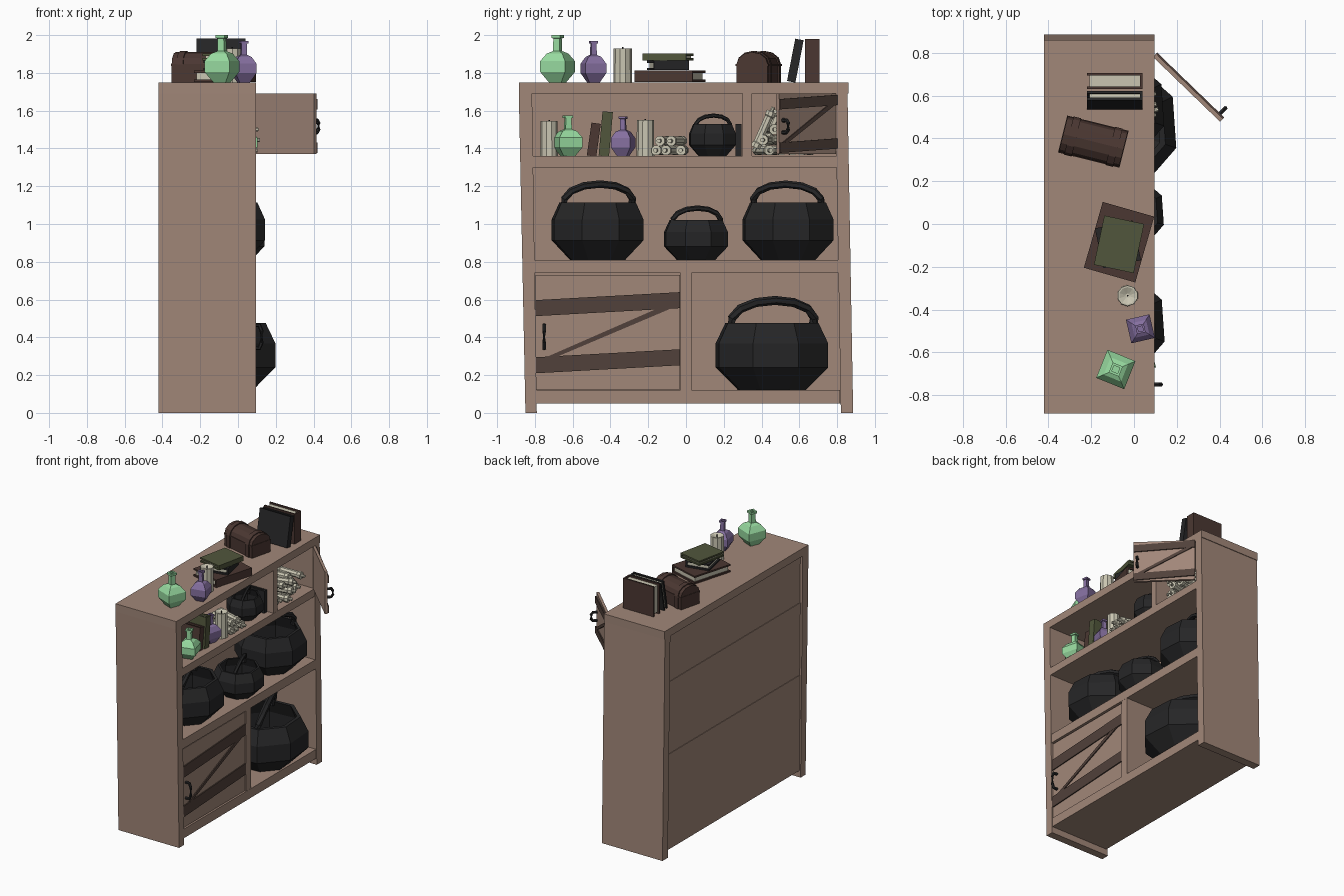
import bpy, bmesh, math, random
from mathutils import Matrix, Vector, Euler

cube = bpy.data.objects.get("Cube")
if cube:
    bpy.data.objects.remove(cube, do_unlink=True)
random.seed(4)


def material(name, *rgb):
    m = bpy.data.materials.new(name)
    col = [(c / 255) ** 2.2 for c in rgb] + [1]
    m.use_nodes = True
    m.diffuse_color = col
    bsdf = next(n for n in m.node_tree.nodes if n.type == 'BSDF_PRINCIPLED')
    bsdf.inputs["Base Color"].default_value = col
    return m


WOOD = material("wood", 160, 134, 120)
TRIM = material("dark_wood", 82, 67, 61)
IRON = material("black_iron", 42, 42, 43)
GREEN = material("green_glass", 150, 217, 158)
PURPLE = material("purple_glass", 132, 111, 158)
PAPER = material("parchment", 200, 196, 176)
BROWN = material("brown_leather", 76, 58, 53)
OLIVE = material("olive_cover", 82, 87, 62)


def place(x, y, z, rx=0, ry=0, rz=0):
    angles = [math.radians(a) for a in (rx, ry, rz)]
    return Matrix.Translation((x, y, z)) @ Euler(angles).to_matrix().to_4x4()


def finish(name, bm, mats, matrix=Matrix()):
    bmesh.ops.recalc_face_normals(bm, faces=bm.faces)
    me = bpy.data.meshes.new(name)
    bm.to_mesh(me)
    bm.free()
    for m in mats:
        me.materials.append(m)
    ob = bpy.data.objects.new(name, me)
    bpy.context.collection.objects.link(ob)
    ob.matrix_world = matrix
    return ob


def add_box(bm, lo, hi, index=0):
    lo, hi = Vector(lo), Vector(hi)
    mat = Matrix.Translation((lo + hi) / 2) @ Matrix.Diagonal((*(hi - lo), 1))
    made = bmesh.ops.create_cube(bm, size=1, matrix=mat)
    for f in {f for v in made["verts"] for f in v.link_faces}:
        f.material_index = index


def box(name, lo, hi, mat, matrix=Matrix()):
    bm = bmesh.new()
    add_box(bm, lo, hi)
    return finish(name, bm, [mat], matrix)


def prism(name, outline, x0, x1, mat, matrix=Matrix()):
    """Extrude a y/z outline along x."""
    bm = bmesh.new()
    face = bm.faces.new([bm.verts.new((x0, y, z)) for y, z in outline])
    out = bmesh.ops.extrude_face_region(bm, geom=[face])["geom"]
    for v in out:
        if isinstance(v, bmesh.types.BMVert):
            v.co.x = x1
    return finish(name, bm, [mat], matrix)


def skin(name, rings, mat, matrix=Matrix()):
    """Join equal rings of points into a capped skin."""
    bm = bmesh.new()
    rings = [[bm.verts.new(p) for p in ring] for ring in rings]
    n = len(rings[0])
    for a, b in zip(rings, rings[1:]):
        for i in range(n):
            j = (i + 1) % n
            bm.faces.new((a[i], a[j], b[j], b[i]))
    bm.faces.new(rings[0])
    bm.faces.new(rings[-1])
    return finish(name, bm, [mat], matrix)


def lathe(name, profile, sides, mat, matrix):
    turn = [(i + 0.5) * math.tau / sides for i in range(sides)]
    return skin(name, [[(r * math.cos(a), r * math.sin(a), z) for a in turn] for r, z in profile], mat, matrix)


def tube(name, path, r, mat, matrix):
    path = [Vector(p) for p in path]
    rings = []
    for i, p in enumerate(path):
        d = path[min(i + 1, len(path) - 1)] - path[max(i - 1, 0)]
        q = d.to_track_quat('Z', 'X')
        rings.append([p + q @ Vector((r * math.cos(k * math.tau / 6), r * math.sin(k * math.tau / 6), 0))
                      for k in range(6)])
    return skin(name, rings, mat, matrix)


def cauldron(name, x, y, z, r, h, yaw=0, flip=1):
    shape = [(.6, 0), (1, .34), (1, .7), (.83, 1), (.74, 1), (.88, .7), (.88, .36), (.5, .1)]
    k = r / math.cos(math.pi / 8)
    lathe(name, [(a * k, b * h) for a, b in shape], 8, IRON, place(x, y, z, rz=4))
    arc = [math.pi * i / 8 for i in range(9)]
    path = [(.15 * r * math.sin(a), flip * r * (.8 * math.cos(a) + .1 * math.sin(2 * a)),
             h - .03 + (.45 * r + .02) * math.sin(a)) for a in arc]
    tube(name + "_handle", path, .075 * r + .002, IRON, place(x, y, z, rz=yaw))


def flask(name, x, y, z, r, h, mat, yaw):
    shape = [(.5, 0), (1, .22), (1, .45), (.62, .61), (.27, .66), (.24, .93), (.36, .94), (.36, 1), (.2, 1), (.2, .95)]
    lathe(name, [(a * r, b * h) for a, b in shape], 4, mat, place(x, y, z, rz=yaw))


def candle(name, x, y, z, h, r=.05):
    lathe(name, [(r, 0), (r * .96, h), (r * .8, h), (r * .2, h - .015)], 10, PAPER, place(x, y, z))
    lathe(name + "_wick", [(.004, h - .016), (.004, h + .006)], 5, IRON, place(x, y, z))


def book(name, w, l, t, cover, matrix):
    """Lies flat with its spine on +x."""
    c = .012
    bm = bmesh.new()
    add_box(bm, (-w / 2, -l / 2, 0), (w / 2, l / 2, c))
    add_box(bm, (-w / 2, -l / 2, t - c), (w / 2, l / 2, t))
    add_box(bm, (w / 2 - c, -l / 2, c), (w / 2, l / 2, t - c))
    add_box(bm, (.012 - w / 2, .012 - l / 2, c), (w / 2 - c, l / 2 - .012, t - c), 1)
    finish(name, bm, [cover, PAPER], matrix)


def standing_book(name, x, y, z, w, l, t, cover, lean=0):
    book(name, w, l, t, cover, place(x, y, z, rx=90 - lean) @ Matrix.Translation((0, l / 2, -t / 2)))


def scroll(name, matrix, length=.2, r=.028):
    a, b = length / 2, length / 2 + .025
    shape = [(.4, -b), (.4, -a), (1, -a), (1, -a * .75), (.85, -a * .7), (.85, a * .7), (1, a * .75), (1, a), (.4, a), (.4, b)]
    lathe(name, [(k * r, z) for k, z in shape], 8, PAPER, matrix)


def door(name, hinge, w, h, angle, low, high, bar):
    """Board with Z bracing and a pull; u runs from the pull to the hinge."""
    m = place(*hinge, rz=angle)
    box(name, (-.02, -w, 0), (0, 0, h), WOOD, m)
    at = lambda u, v: (-w * (1 - u), v * h)
    for part, b in (("low_bar", low), ("high_bar", high)):
        prism(f"{name}_{part}", [at(0, b), at(1, b + .07), at(1, b + .07 + bar), at(0, b + bar)], 0, .008, TRIM, m)
    foot, head = low + bar, high + .07
    prism(name + "_brace", [at(0, foot - .04), at(.14, foot), at(1, head + .03), at(.85, head)], 0, .0075, TRIM, m)
    y = -w * .94
    pull = [(0, y, .36 * h), (.03, y, .36 * h), (.042, y, .41 * h), (.042, y, .51 * h), (.03, y, .56 * h), (0, y, .56 * h)]
    tube(name + "_pull", pull, .011, IRON, m)


# Cabinet carcass
BACK, FRONT = -.42, .095
box("top_board", (BACK, -.885, 1.69), (FRONT, .86, 1.75), WOOD)
prism("side_panel_near", [(-.885, 1.69), (-.815, 1.69), (-.79, 0), (-.85, 0)], BACK, FRONT, WOOD)
prism("side_panel_far", [(.855, 1.69), (.79, 1.69), (.82, 0), (.885, 0)], BACK, FRONT, WOOD)
for name, z0, z1 in (("bottom_shelf", .05, .12), ("middle_shelf", .74, .81), ("upper_shelf", 1.3, 1.36)):
    box(name, (-.40, -.83, z0), (FRONT - .003, .815, z1), WOOD)
for i, (z0, z1) in enumerate(((.05, .78), (.78, 1.33), (1.33, 1.7))):
    box(f"back_board_{i}", (-.408 + .004 * i, -.835, z0), (-.38, .82, z1), WOOD)
box("lower_divider", (-.39, -.03, .1), (FRONT - .004, .03, .75), WOOD)
box("upper_divider", (-.39, .3, 1.35), (FRONT - .004, .35, 1.7), WOOD)

# Doors
door("lower_door", (.083, -.032, .125), .765, .605, 0, .14, .64, .14)
door("upper_door", (.103, .795, 1.37), .435, .32, 46, .02, .74, .17)

# Cauldrons
cauldron("large_cauldron", -.1, .455, .12, .29, .355, 22)
cauldron("left_cauldron", -.1, -.468, .81, .237, .305, 20)
cauldron("right_cauldron", -.1, .54, .81, .235, .305, -20, -1)
cauldron("small_cauldron", -.03, .053, .81, .165, .21, 20)
cauldron("tiny_cauldron", -.04, .14, 1.36, .12, .17, 20)

# Things on the top board
flask("top_green_flask", -.085, -.68, 1.75, .1, .25, GREEN, -22)
flask("top_purple_flask", .03, -.49, 1.75, .08, .22, PURPLE, 13)
candle("top_candle", -.03, -.335, 1.75, .18)
book("stack_book_low", .25, .32, .06, BROWN, place(-.07, -.085, 1.752, rz=-16))
book("stack_book_mid", .18, .19, .05, IRON, place(-.075, -.095, 1.815, rz=12))
book("stack_book_high", .19, .235, .036, OLIVE, place(-.07, -.095, 1.866, rz=-12))
standing_book("upright_book", -.09, .668, 1.75, .26, .23, .075, BROWN)
standing_book("leaning_book", -.09, .557, 1.753, .26, .228, .045, IRON, 11)

# Chest with rounded lid and raised straps
chest = place(-.19, .385, 1.75, rz=-14)
def chest_outline(g):
    lid = [((.085 + g) * math.cos(a), .095 + (.065 + g) * math.sin(a)) for a in (math.pi * i / 6 for i in range(7))]
    return [(-.085 - g, 0), (.085 + g, 0)] + lid
prism("chest", chest_outline(0), -.145, .145, BROWN, chest)
for i, x in enumerate((-.1, .1)):
    prism(f"chest_strap_{i}", chest_outline(.007), x - .018, x + .018, BROWN, chest)
box("chest_seam", (-.148, -.089, .086), (.148, .089, .096), BROWN, chest)

# Things on the upper shelf
candle("shelf_candle_left", -.03, -.725, 1.36, .185, .047)
candle("shelf_candle_right", .01, -.215, 1.36, .19, .047)
flask("shelf_green_flask", .025, -.625, 1.36, .09, .215, GREEN, 15)
flask("shelf_purple_flask", .0, -.333, 1.36, .075, .21, PURPLE, -15)
standing_book("shelf_brown_book", -.07, -.5, 1.36, .2, .175, .05, BROWN, 8)
standing_book("shelf_olive_book", -.07, -.435, 1.36, .22, .235, .055, OLIVE, 5)
standing_book("shelf_black_book", -.06, .278, 1.36, .2, .17, .032, IRON)

# Scroll piles
for i, (y, z) in enumerate(((-.14, 1.39), (-.08, 1.39), (-.02, 1.39), (-.115, 1.44), (-.05, 1.44))):
    scroll(f"small_pile_scroll_{i}", place(-.04, y, z, ry=90, rz=random.uniform(-20, 20)))
for i in range(12):
    row = i // 4
    spot = place(random.uniform(-.1, .0), .41 + .075 * (i % 4) + .02 * row, 1.39 + .055 * row,
                 ry=90, rz=random.uniform(-22, 22))
    scroll(f"large_pile_scroll_{i}", spot)
for i, y in enumerate((.41, .45)):
    scroll(f"propped_scroll_{i}", place(-.02 - .08 * i, y, 1.5, rx=-24), .21)
